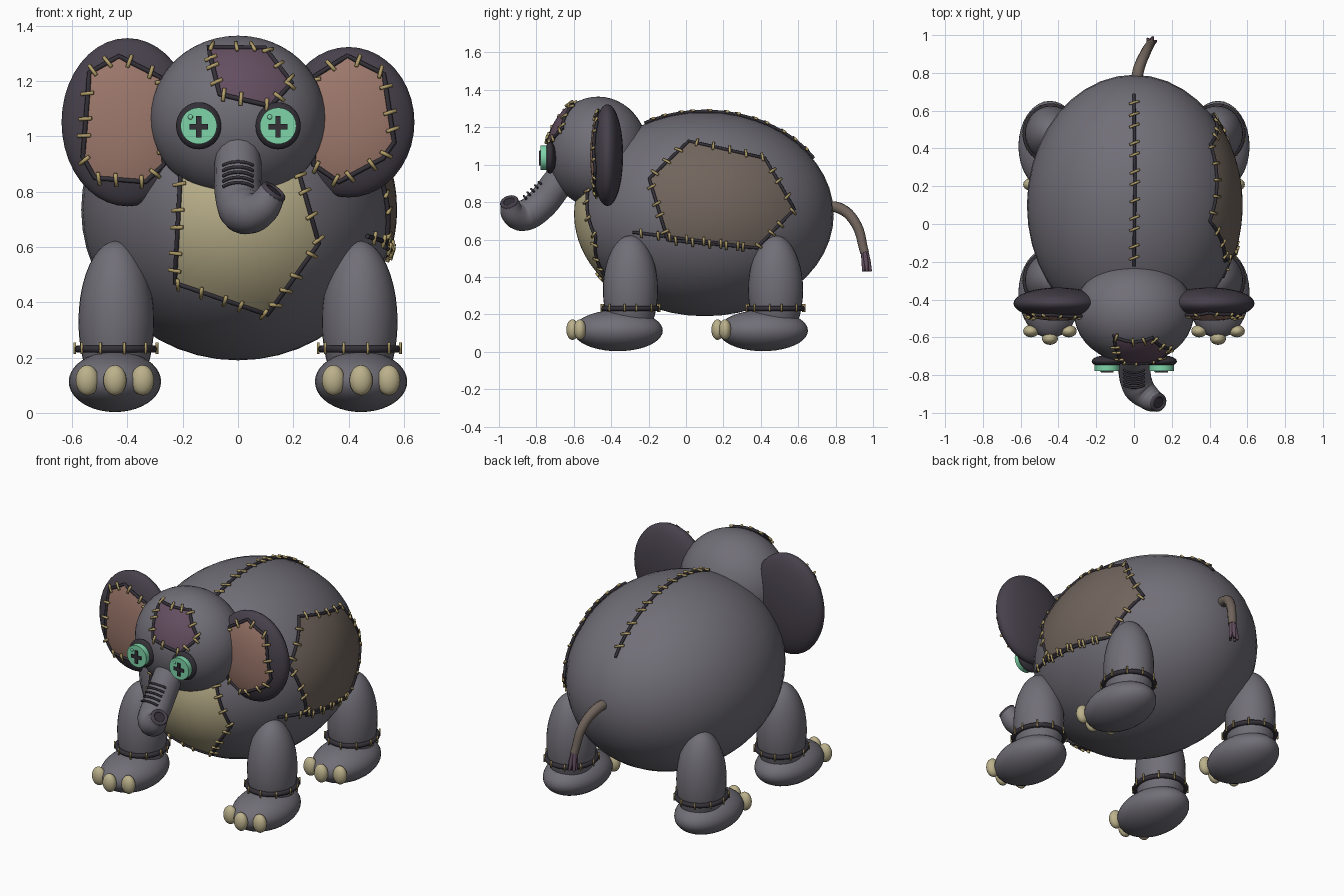
import bpy, bmesh, math
from mathutils import Vector, Matrix

if "Cube" in bpy.data.objects:
    bpy.data.objects.remove(bpy.data.objects["Cube"])


def mat(name, r, g, b):
    m = bpy.data.materials.new(name)
    m.diffuse_color = (r, g, b, 1)
    m.use_nodes = True
    m.node_tree.nodes["Principled BSDF"].inputs["Base Color"].default_value = m.diffuse_color
    return m


GREY = mat("grey cloth", .165, .157, .185)
DARK = mat("dark ear cloth", .062, .052, .07)
PINK = mat("dusty pink cloth", .34, .19, .15)
CREAM = mat("cream cloth", .50, .44, .26)
BROWN = mat("brown cloth", .165, .13, .108)
PLUM = mat("plum cloth", .125, .075, .115)
GREEN = mat("mint button", .21, .66, .40)
GOLD = mat("gold thread", .44, .34, .14)
SEAM = mat("seam cord", .033, .029, .038)


def finish(o, name, m):
    o.name = name
    o.data.materials.clear()
    o.data.materials.append(m)
    for p in o.data.polygons:
        p.use_smooth = True
    return o


def from_bmesh(bm, name, m):
    me = bpy.data.meshes.new(name)
    bmesh.ops.recalc_face_normals(bm, faces=bm.faces)
    bm.to_mesh(me)
    bm.free()
    o = bpy.data.objects.new(name, me)
    bpy.context.collection.objects.link(o)
    return finish(o, name, m)


def ball(name, m, c, r, seg=32, rings=20):
    bpy.ops.mesh.primitive_uv_sphere_add(segments=seg, ring_count=rings, location=c)
    o = bpy.context.object
    o.scale = r
    return finish(o, name, m)


def tube(name, m, pts, depth, radii=None, closed=False, smooth=False, res=3):
    cu = bpy.data.curves.new(name, 'CURVE')
    cu.dimensions = '3D'
    cu.bevel_depth, cu.bevel_resolution, cu.use_fill_caps = depth, res, True
    cu.resolution_u = 8
    sp = cu.splines.new('BEZIER' if smooth else 'POLY')
    ps = sp.bezier_points if smooth else sp.points
    ps.add(len(pts) - 1)
    for i, p in enumerate(pts):
        if smooth:
            ps[i].co = p
            ps[i].handle_left_type = ps[i].handle_right_type = 'AUTO'
        else:
            ps[i].co = (*p, 1)
        ps[i].radius = radii[i] if radii else 1
    sp.use_cyclic_u = closed
    o = bpy.data.objects.new(name, cu)
    bpy.context.collection.objects.link(o)
    bpy.ops.object.select_all(action='DESELECT')
    o.select_set(True)
    bpy.context.view_layer.objects.active = o
    bpy.ops.object.convert(target='MESH')
    o = finish(bpy.context.object, name, m)
    bpy.ops.object.shade_smooth_by_angle(angle=math.radians(50))
    return o


def project(shape, axis, side, uv, off):
    """Drop a 2D point along an axis onto an ellipsoid; return point and normal."""
    c, r = shape
    a, b = [i for i in range(3) if i != axis]
    p = [0, 0, 0]
    p[a], p[b] = (uv[0] - c[a]) / r[a], (uv[1] - c[b]) / r[b]
    p[axis] = side * math.sqrt(max(0.0, 1 - p[a] ** 2 - p[b] ** 2))
    n = Vector([p[i] / r[i] for i in range(3)]).normalized()
    return Vector([c[i] + p[i] * r[i] for i in range(3)]) + n * off, n


def resample(poly, closed, step=.03):
    out = []
    for i in range(len(poly) if closed else len(poly) - 1):
        a, b = Vector(poly[i]), Vector(poly[(i + 1) % len(poly)])
        k = max(2, round((b - a).length / step))
        out += [a.lerp(b, j / k) for j in range(k)]
    return out if closed else out + [Vector(poly[-1])]


def stitches(name, spots, length, r=.007):
    """Short thread rods; spots are (point, direction)."""
    bm = bmesh.new()
    for p, d in spots:
        q = Vector((0, 0, 1)).rotation_difference(d).to_matrix().to_4x4()
        bmesh.ops.create_cone(bm, cap_ends=True, segments=8, radius1=r, radius2=r,
                              depth=length, matrix=Matrix.Translation(p) @ q)
    return from_bmesh(bm, name, GOLD)


def seam(name, pn, closed, gap=.08, length=.048, tilt=.15):
    tube(name + "_cord", SEAM, [p for p, n in pn], .0085, closed=closed)
    spots, walked = [], gap / 2
    for i in range(len(pn) if closed else len(pn) - 1):
        (p, n), (q, _) = pn[i], pn[(i + 1) % len(pn)]
        walked += (q - p).length
        if walked >= gap:
            walked -= gap
            t = (q - p).normalized()
            spots.append(((p + q) / 2 + n * .006, (t.cross(n) + t * tilt).normalized()))
    stitches(name + "_stitches", spots, length)


def patch(name, m, shape, axis, side, poly, gap=.08):
    edge = resample(poly, True)
    mid = sum((Vector(p) for p in poly), Vector((0, 0))) / len(poly)
    bm, K = bmesh.new(), 8
    rings = [[bm.verts.new(project(shape, axis, side, mid.lerp(e, k / K), .008)[0])
              for e in edge] for k in range(1, K + 1)]
    cv = bm.verts.new(project(shape, axis, side, mid, .008)[0])
    for i in range(len(edge)):
        j = (i + 1) % len(edge)
        bm.faces.new((cv, rings[0][i], rings[0][j]))
        for a, b in zip(rings, rings[1:]):
            bm.faces.new((a[i], b[i], b[j], a[j]))
    o = from_bmesh(bm, name, m)
    _, n = project(shape, axis, side, mid, 0)
    if o.data.polygons[0].normal.dot(n) < 0:
        o.data.flip_normals()
    seam(name, [project(shape, axis, side, e, .009) for e in edge], True, gap)


# body and head
BODY = ((0, .10, .735), (.567, .69, .545))
HEAD = ((0, -.47, 1.067), (.318, .268, .297))
ball("body", GREY, *BODY, 40, 24)
ball("head", GREY, *HEAD, 40, 24)
patch("chest_patch", CREAM, BODY, 1, -1,
      [(-.2, .93), (-.225, .475), (.105, .362), (.287, .615), (.215, .87), (.15, .95)])
patch("side_patch", BROWN, BODY, 0, 1, [(.016, 1.12), (.418, 1.03), (.574, .762),
                                        (.375, .558), (-.096, .60), (-.193, .922)], .09)
patch("brow_patch", PLUM, HEAD, 1, -1,
      [(-.105, 1.315), (.095, 1.313), (.19, 1.19), (.115, 1.108), (-.065, 1.15)], .065)
seam("back_seam", [project(BODY, 2, 1, p, .006) for p in
                   resample([(0, -.22), (.005, .2), (0, .68)], False)], False, .08, .055, .4)
seam("flank_seam", [project(BODY, 0, 1, p, .006) for p in
                    resample([(-.28, .64), (.35, .56)], False)], False, .09)

# ears, the left one slightly taller
RIGHT = [(.395, 1.287), (.525, 1.222), (.562, .98), (.522, .922), (.365, .838),
         (.275, .9), (.28, 1.215)]
LEFT = [(-.43, 1.287), (-.535, 1.228), (-.558, .928), (-.515, .852), (-.335, .838),
        (-.27, .9), (-.28, 1.21)]
for name, x, h, poly in (("left_ear", -.40, .304, LEFT), ("right_ear", .40, .272, RIGHT)):
    shape = ((x, -.42, 1.051), (.238, .084, h))
    ball(name, DARK, *shape)
    patch(name + "_lining", PINK, shape, 1, -1, poly)

# button eyes
for name, x in (("left_eye", -.142), ("right_eye", .145)):
    ball(name + "_socket", SEAM, (x, -.727, 1.038), (.082, .032, .085))
    bpy.ops.mesh.primitive_cylinder_add(vertices=32, radius=.066, depth=.035,
                                        location=(x, -.761, 1.038), rotation=(math.pi / 2, 0, 0))
    finish(bpy.context.object, name + "_button", GREEN)
    bpy.ops.object.shade_smooth_by_angle()
    for k, s in enumerate(((.068, .012, .019), (.019, .012, .078))):
        bpy.ops.mesh.primitive_cube_add(size=1, location=(x, -.779, 1.035))
        o = bpy.context.object
        o.scale = s
        finish(o, f"{name}_cross_{k}", SEAM)
        bpy.ops.object.shade_flat()
    ball(name + "_glint", GREEN, (x - .03, -.779, 1.07), (.009, .005, .009), 12, 8)

# trunk with wrinkles and nostril
TR = [(0, -.62, 1.0), (0, -.70, .885), (.002, -.78, .785), (.025, -.865, .728),
      (.08, -.922, .737), (.128, -.945, .80)]
tube("trunk", GREY, TR, .085, [.95, 1, 1, .98, .78, .58], smooth=True, res=6)
tip = (Vector(TR[5]) - Vector(TR[4])).normalized()
ring = [Vector(TR[5]) + tip.to_track_quat('Z', 'Y') @
        Vector((math.cos(a) * .04, math.sin(a) * .04, 0))
        for a in (math.tau * i / 20 for i in range(20))]
tube("trunk_tip_rim", DARK, ring, .011, closed=True)
bm = bmesh.new()
bm.faces.new([bm.verts.new(p + tip * .004) for p in ring])
from_bmesh(bm, "nostril", SEAM)
for i in range(5):
    f = i / 4
    c = Vector((0, -.722 - .09 * f, .852 - .085 * f))
    n = Vector((0, -.76 + .12 * f, .65 + .12 * f)).normalized()
    tube(f"trunk_wrinkle_{i}", SEAM,
         [c + (n * math.cos(a) + Vector((1, 0, 0)) * math.sin(a)) * .086
          for a in (math.radians(-40 + 8 * k) for k in range(11))], .006)

# legs, feet, toenails and stitched cuffs
for sx, side in ((-1, "left"), (1, "right")):
    for y, end in ((-.297, "front"), (.479, "hind")):
        name, x = f"{side}_{end}", sx * .44
        ball(name + "_leg", GREY, (x, y, .33), (.137, .147, .292))
        ball(name + "_foot", GREY, (x + sx * .005, y - .067, .113), (.167, .24, .11))
        for k in (-1, 0, 1):
            ball(f"{name}_toenail_{k + 1}", CREAM,
                 (x + sx * .005 + k * .1, y - (.27 if k else .31), .118),
                 (.042, .033, .055), 20, 12)
        ang = [math.tau * i / 32 for i in range(32)]
        tube(name + "_cuff", SEAM,
             [(x + .137 * math.cos(a), y + .146 * math.sin(a), .231) for a in ang],
             .014, closed=True)
        stitches(name + "_cuff_stitches",
                 [(Vector((x + .15 * math.cos(a), y + .159 * math.sin(a), .234)),
                   Vector((0, 0, 1))) for a in ang[1::3]], .042, .005)

# tail with tuft
TAIL = [(.01, .74, .775), (.025, .82, .768), (.06, .905, .69), (.088, .955, .53)]
tube("tail", BROWN, TAIL, .03, [1, 1, .9, .78], smooth=True)
for i in range(5):
    a = math.tau * i / 5
    dx, dy = math.cos(a), math.sin(a)
    tube(f"tail_tuft_{i}", PLUM, [(.088 + dx * .008, .955 + dy * .008, .54),
                                  (.09 + dx * .016, .963 + dy * .014, .48),
                                  (.092 + dx * .024, .968 + dy * .02, .43)], .012, [1, 1, .6])
